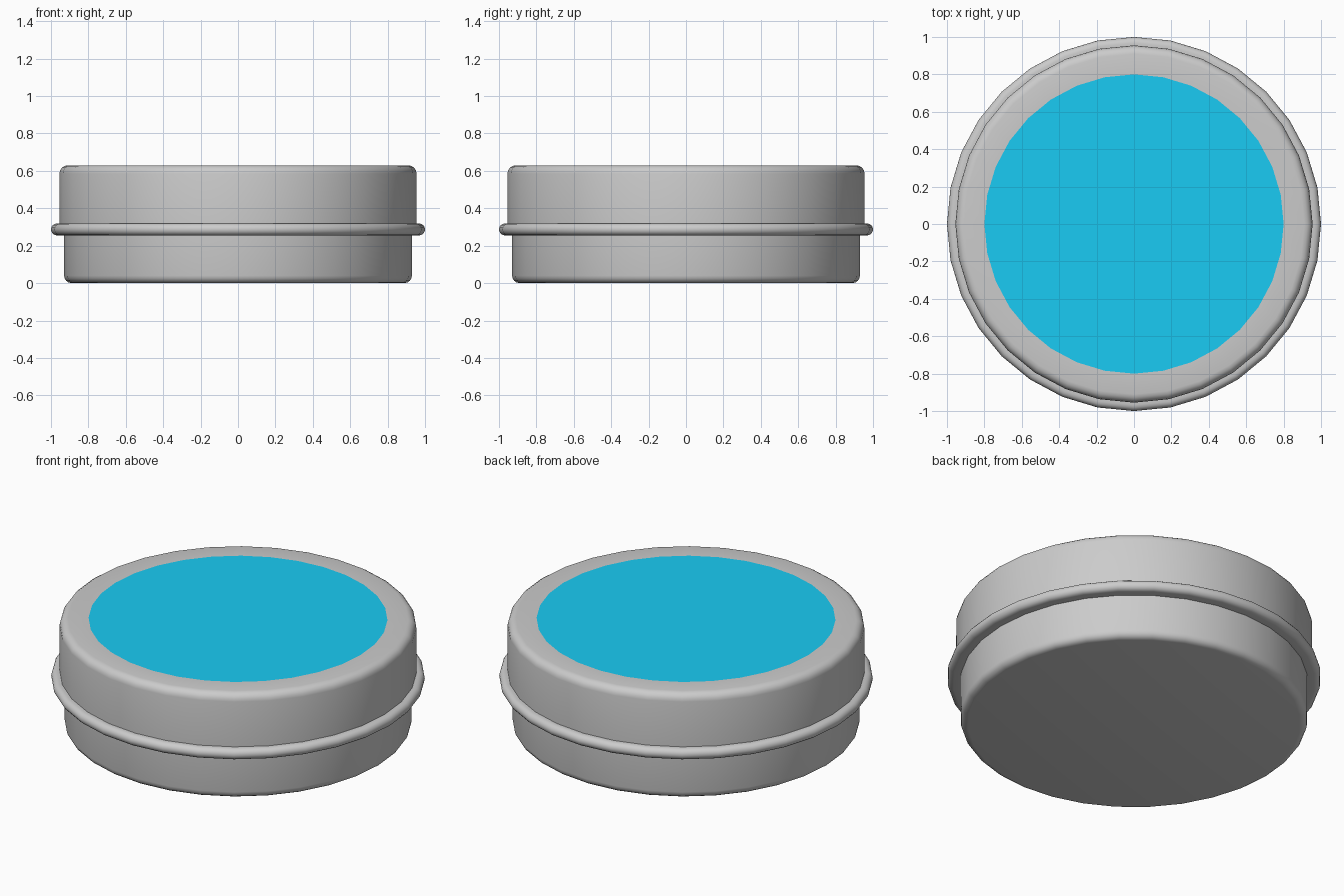
import bpy, bmesh
from math import sin, cos, pi, radians

if "Cube" in bpy.data.objects:
    bpy.data.objects.remove(bpy.data.objects["Cube"])

SEG = 32


def arc(cr, cz, r, a0, a1, n=4):
    """Points of a rounded corner in the (radius, z) plane, angles in degrees."""
    return [(cr + r * cos(radians(a0 + (a1 - a0) * i / n)),
             cz + r * sin(radians(a0 + (a1 - a0) * i / n))) for i in range(n + 1)]


def lathe(name, profile):
    """Spin a bottom-to-top (radius, z) profile round z; radius 0 becomes a flat cap."""
    bm = bmesh.new()
    rings = []
    for r, z in profile:
        if r > 0:
            rings.append([bm.verts.new((r * cos(2 * pi * i / SEG), r * sin(2 * pi * i / SEG), z))
                          for i in range(SEG)])
    for a, b in zip(rings, rings[1:]):
        for i in range(SEG):
            j = (i + 1) % SEG
            bm.faces.new((a[i], a[j], b[j], b[i]))
    if profile[0][0] == 0:
        bm.faces.new(rings[0][::-1])
    if profile[-1][0] == 0:
        bm.faces.new(rings[-1])
    me = bpy.data.meshes.new(name)
    bm.to_mesh(me)
    bm.free()
    ob = bpy.data.objects.new(name, me)
    bpy.context.collection.objects.link(ob)
    bpy.ops.object.select_all(action='DESELECT')
    ob.select_set(True)
    bpy.context.view_layer.objects.active = ob
    bpy.ops.object.shade_smooth_by_angle(angle=radians(35))
    return ob


# Lower tin with rounded bottom edge
lathe("tin_base", [(0, 0)] + arc(0.89, 0.04, 0.04, -90, 0) + [(0.93, 0.29)])

# Lid with rolled lip at its lower edge and rounded top edge
lathe("lid", [(0.925, 0.255)] + arc(0.968, 0.287, 0.032, -90, 90, 8)
      + [(0.955, 0.319)] + arc(0.91, 0.585, 0.045, 0, 90) + [(0.80, 0.63)])

# Coloured disc set flush in the lid
disc = lathe("lid_disc", [(0.80, 0.63), (0, 0.63)])
mat = bpy.data.materials.new("blue")
mat.diffuse_color = (0.01, 0.6, 0.9, 1)
mat.use_nodes = True
mat.node_tree.nodes["Principled BSDF"].inputs["Base Color"].default_value = mat.diffuse_color
disc.data.materials.append(mat)
